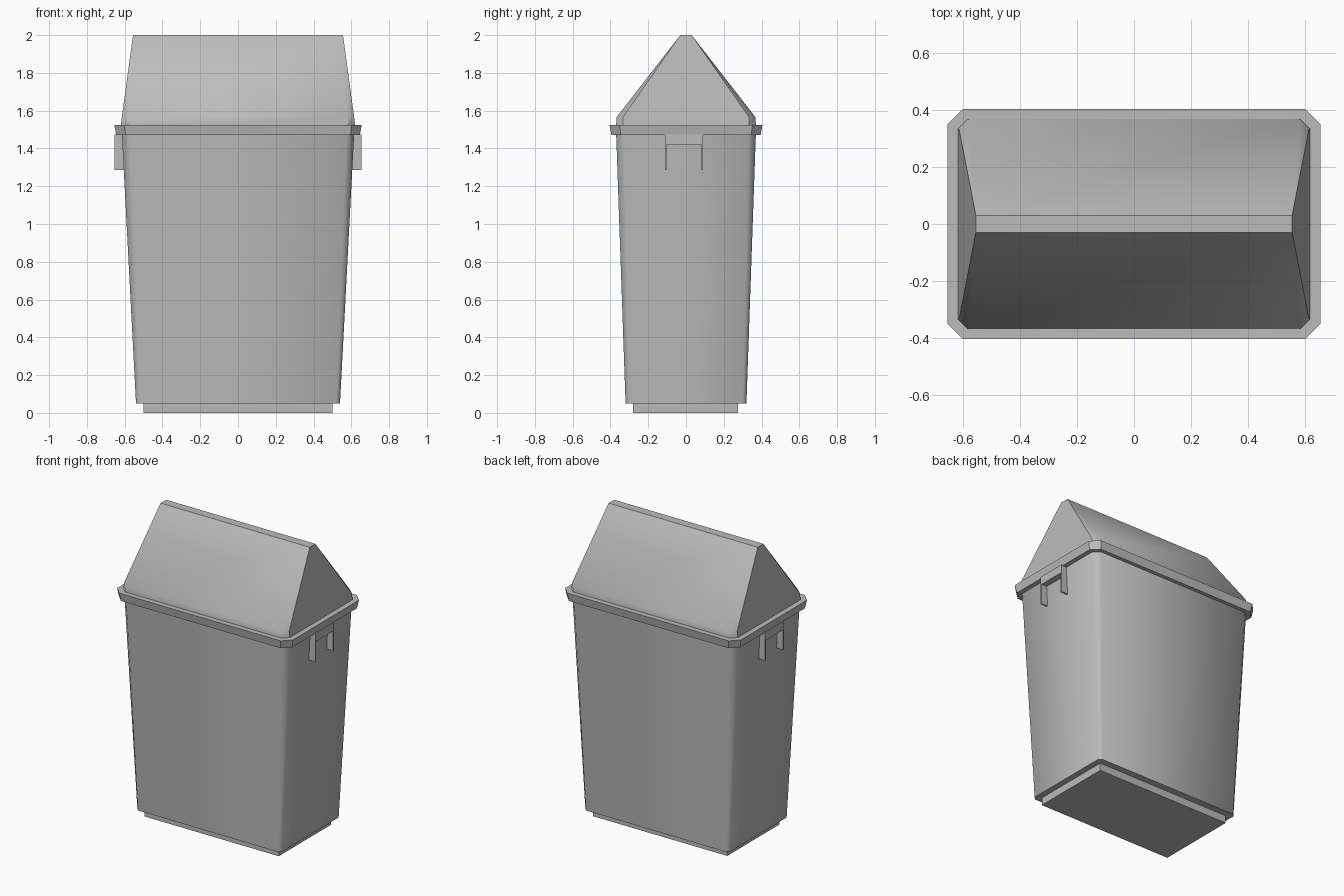
import bpy, bmesh
from math import radians

cube = bpy.data.objects.get("Cube")
if cube:
    bpy.data.objects.remove(cube)

grey = bpy.data.materials.new("grey plastic")
grey.use_nodes = True
grey.diffuse_color = (0.5, 0.5, 0.5, 1)
grey.node_tree.nodes["Principled BSDF"].inputs["Base Color"].default_value = (0.5, 0.5, 0.5, 1)


def ring(x, y, cut, z):
    """Rectangle of half size x, y with its corners cut."""
    return [(x, y - cut, z), (x - cut, y, z), (cut - x, y, z), (-x, y - cut, z),
            (-x, cut - y, z), (cut - x, -y, z), (x - cut, -y, z), (x, cut - y, z)]


def loft(name, sections, smooth_angle=None):
    """Skin a stack of (half x, half y, corner cut, z) sections into a closed solid."""
    bm = bmesh.new()
    rings = [[bm.verts.new(p) for p in ring(*s)] for s in sections]
    bm.faces.new(rings[0][::-1])
    bm.faces.new(rings[-1])
    for low, high in zip(rings, rings[1:]):
        for i in range(len(low)):
            j = (i + 1) % len(low)
            bm.faces.new((low[i], low[j], high[j], high[i]))
    bmesh.ops.remove_doubles(bm, verts=bm.verts, dist=0.0005)
    bmesh.ops.recalc_face_normals(bm, faces=bm.faces)
    mesh = bpy.data.meshes.new(name)
    bm.to_mesh(mesh)
    bm.free()
    mesh.materials.append(grey)
    obj = bpy.data.objects.new(name, mesh)
    bpy.context.collection.objects.link(obj)
    if smooth_angle:
        bpy.ops.object.select_all(action='DESELECT')
        obj.select_set(True)
        bpy.context.view_layer.objects.active = obj
        bpy.ops.object.shade_smooth_by_angle(angle=radians(smooth_angle))
    return obj


def box(name, low, high):
    size = [b - a for a, b in zip(low, high)]
    centre = [(a + b) / 2 for a, b in zip(low, high)]
    bpy.ops.mesh.primitive_cube_add(size=1, location=centre)
    obj = bpy.context.object
    obj.name = name
    obj.scale = size
    obj.data.materials.append(grey)


# Foot and tapered bin body
box("foot", (-0.5, -0.28, 0), (0.5, 0.275, 0.06))
loft("bin_body", [(0.54, 0.32, 0.02, 0.05), (0.615, 0.37, 0.04, 1.48)], 50)

# Overhanging rim
loft("rim", [(0.645, 0.395, 0.05, 1.47), (0.655, 0.405, 0.053, 1.525)])

# Roof-shaped lid with a narrow flat ridge
loft("lid", [(0.62, 0.37, 0.036, 1.52), (0.615, 0.368, 0.034, 1.565),
             (0.556, 0.03, 0, 2.0)], 40)

# Side grips: a block under the rim with a thin fin at each end
for side, label in ((1, "left"), (-1, "right")):
    inner, outer = sorted((side * 0.59, side * 0.653))
    box(label + "_grip", (inner, -0.11, 1.42), (outer, 0.09, 1.475))
    for y, end in ((-0.11, "front"), (0.08, "back")):
        box(f"{label}_{end}_grip_fin", (inner, y, 1.285), (outer, y + 0.01, 1.475))
